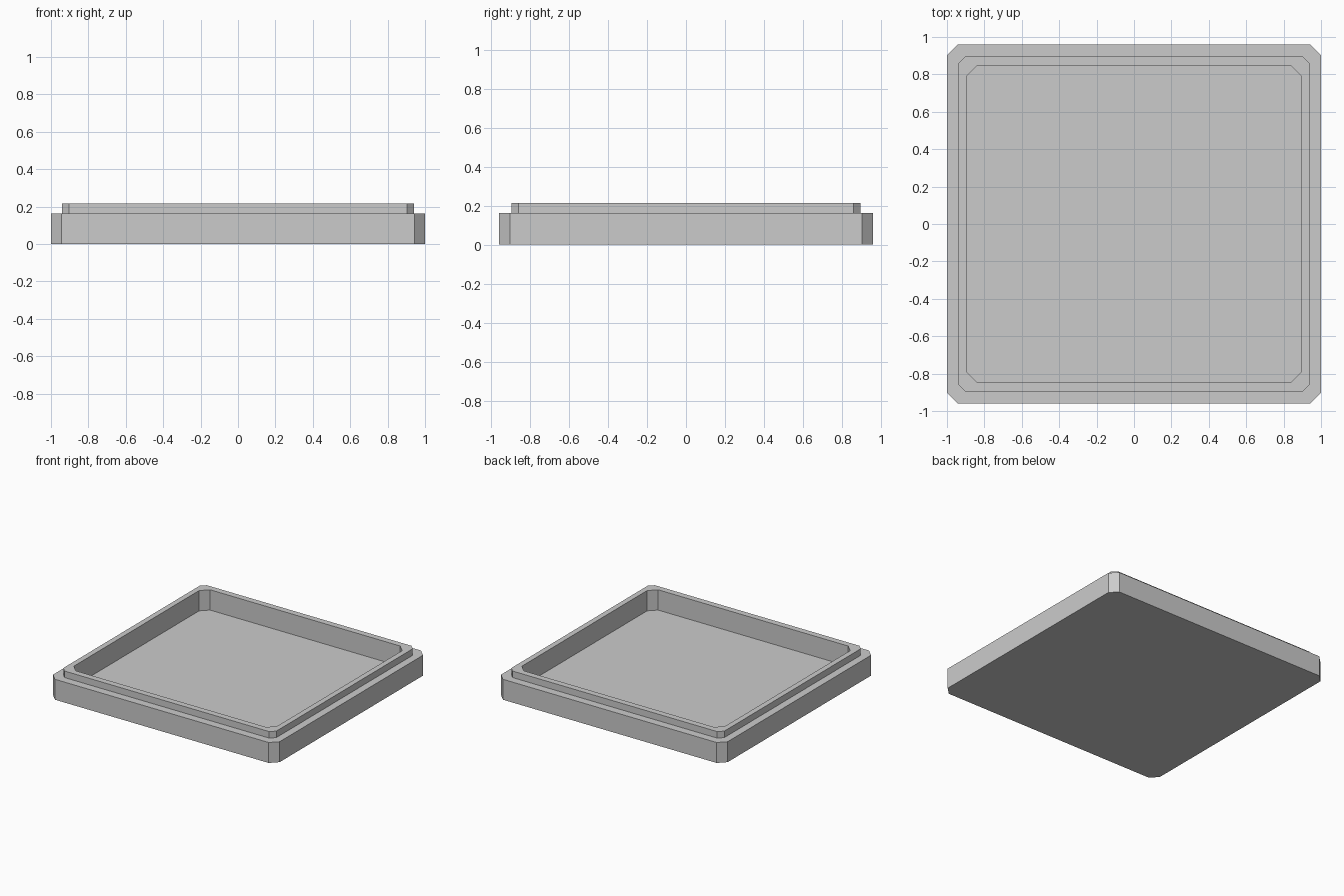
import bpy
import bmesh

cube = bpy.data.objects.get("Cube")
if cube:
    bpy.data.objects.remove(cube, do_unlink=True)

grey = bpy.data.materials.new("plain grey")
grey.use_nodes = True
colour = (0.6, 0.6, 0.6, 1)
grey.diffuse_color = colour
grey.node_tree.nodes["Principled BSDF"].inputs["Base Color"].default_value = colour


def ring(bm, x, y, chamfer, z):
    """Rectangle with cut corners, counter-clockwise from above."""
    quarter = [(x, y - chamfer), (x - chamfer, y)]
    pts = []
    for sx, sy in ((1, 1), (-1, 1), (-1, -1), (1, -1)):
        corner = [(sx * px, sy * py) for px, py in quarter]
        pts += corner if sx * sy > 0 else corner[::-1]
    return [bm.verts.new((px, py, z)) for px, py in pts]


# Rings from the underside, up the outer wall, over the lip and down to the floor
outer = (1.0, 0.96, 0.057)
lip = (0.94, 0.896, 0.037)
inner = (0.896, 0.846, 0.057)
base_top, lip_top, floor = 0.163, 0.215, 0.053
sections = [(outer, 0), (outer, base_top), (lip, base_top),
            (lip, lip_top), (inner, lip_top), (inner, floor)]

bm = bmesh.new()
rings = [ring(bm, *shape, z) for shape, z in sections]
for low, high in zip(rings, rings[1:]):
    for i in range(len(low)):
        j = (i + 1) % len(low)
        bm.faces.new((low[i], low[j], high[j], high[i]))
bm.faces.new(rings[0][::-1])  # underside
bm.faces.new(rings[-1])       # tray floor
bmesh.ops.recalc_face_normals(bm, faces=bm.faces)

mesh = bpy.data.meshes.new("tray")
bm.to_mesh(mesh)
bm.free()
mesh.materials.append(grey)
bpy.context.collection.objects.link(bpy.data.objects.new("tray", mesh))
